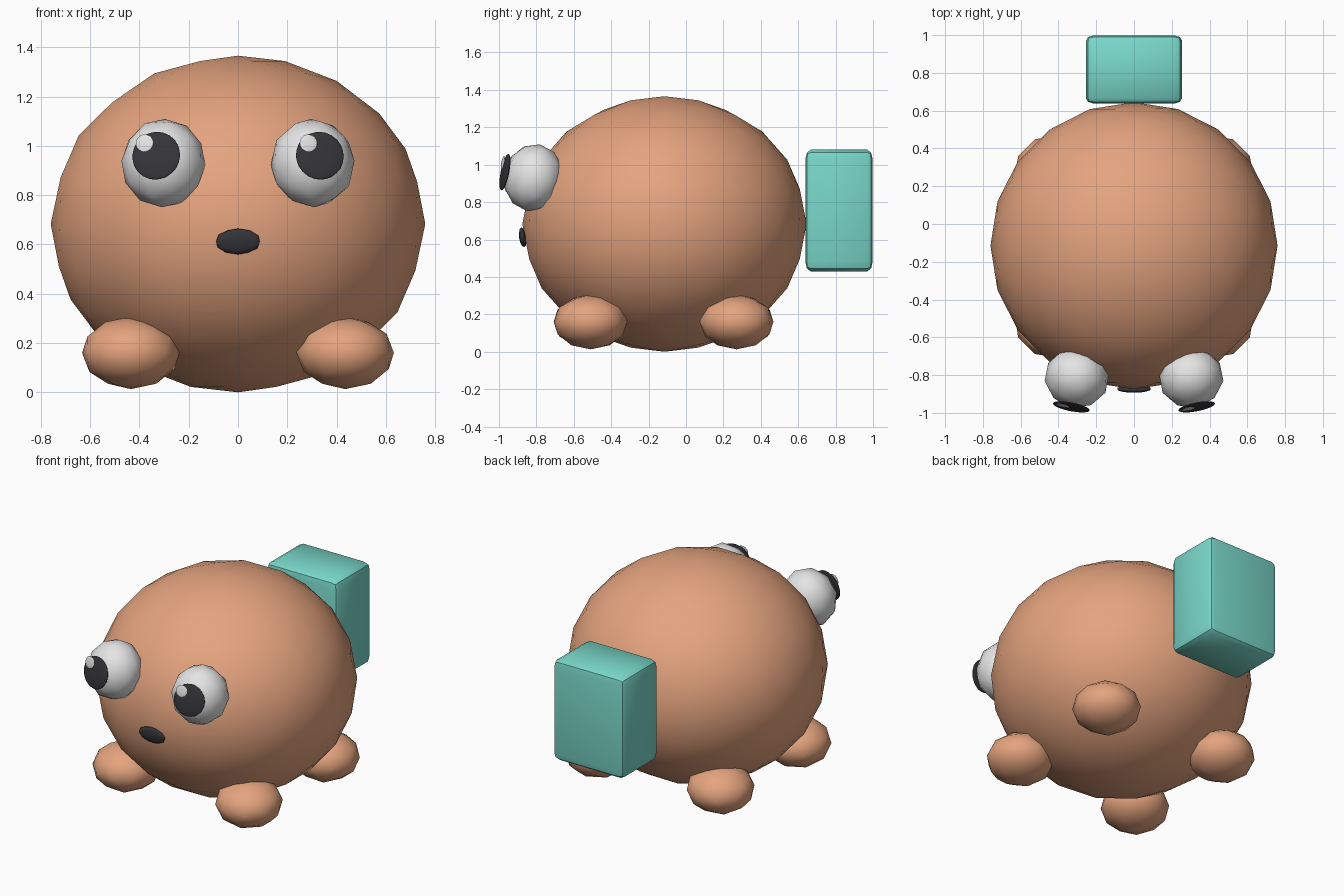
import bpy
import math
from mathutils import Euler, Vector

cube = bpy.data.objects.get("Cube")
if cube:
    bpy.data.objects.remove(cube, do_unlink=True)


def material(name, rgb):
    mat = bpy.data.materials.new(name)
    mat.use_nodes = True
    color = (*rgb, 1)
    mat.diffuse_color = color
    mat.node_tree.nodes["Principled BSDF"].inputs["Base Color"].default_value = color
    return mat


tan = material("warm tan", (0.78, 0.37, 0.21))
white = material("eye white", (0.78, 0.78, 0.78))
black = material("soft black", (0.035, 0.035, 0.042))
teal = material("teal", (0.19, 0.68, 0.58))


def ball(name, location, radii, mat, detail=2, rotation=(0, 0, 0)):
    """Smooth icosphere stretched to the given radii."""
    bpy.ops.mesh.primitive_ico_sphere_add(
        subdivisions=detail, radius=1, location=location, rotation=rotation)
    obj = bpy.context.object
    obj.name = name
    obj.scale = radii
    obj.data.materials.append(mat)
    bpy.ops.object.shade_smooth()
    return obj


# Body
ball("body", (0, -0.115, 0.683), (0.76, 0.76, 0.683), tan, 3)

# Feet
for side, sx in (("left", 1), ("right", -1)):
    for end, y, turn in (("front", -0.51, -1), ("back", 0.27, 1)):
        ball(f"{end}_{side}_foot", (sx * 0.435, y, 0.16), (0.2, 0.2, 0.147),
             tan, 2, (0, 0, sx * turn * math.radians(45)))

# Eyes, with pupils and glints set on a plane turned up and outward
for side, sx in (("left", 1), ("right", -1)):
    turn = Euler((math.radians(-11), 0, sx * math.radians(11)))
    ball(f"{side}_eye", (sx * 0.303, -0.815, 0.93), (0.172, 0.16, 0.182),
         white, 2, turn)
    center = Vector((sx * 0.332, -0.968, 0.96))
    ball(f"{side}_pupil", center, (0.099, 0.014, 0.099), black, 3, turn)
    offset = Vector((-0.048, -0.012, 0.05))
    offset.rotate(turn)
    ball(f"{side}_glint", center + offset, (0.036, 0.005, 0.036),
         white, 3, turn)

# Mouth
ball("mouth", (0, -0.873, 0.612), (0.093, 0.02, 0.053), black, 2,
     (math.radians(8), 0, 0))

# Backpack: a bevelled cube stretched to size
bpy.ops.mesh.primitive_cube_add(size=1, location=(0, 0.818, 0.755))
pack = bpy.context.object
pack.name = "backpack"
pack.scale = (0.51, 0.36, 0.65)
pack.data.materials.append(teal)
bevel = pack.modifiers.new("rounded edges", "BEVEL")
bevel.width = 0.08
bevel.segments = 2
bpy.ops.object.modifier_apply(modifier=bevel.name)
bpy.ops.object.shade_smooth_by_angle(angle=math.radians(30))
